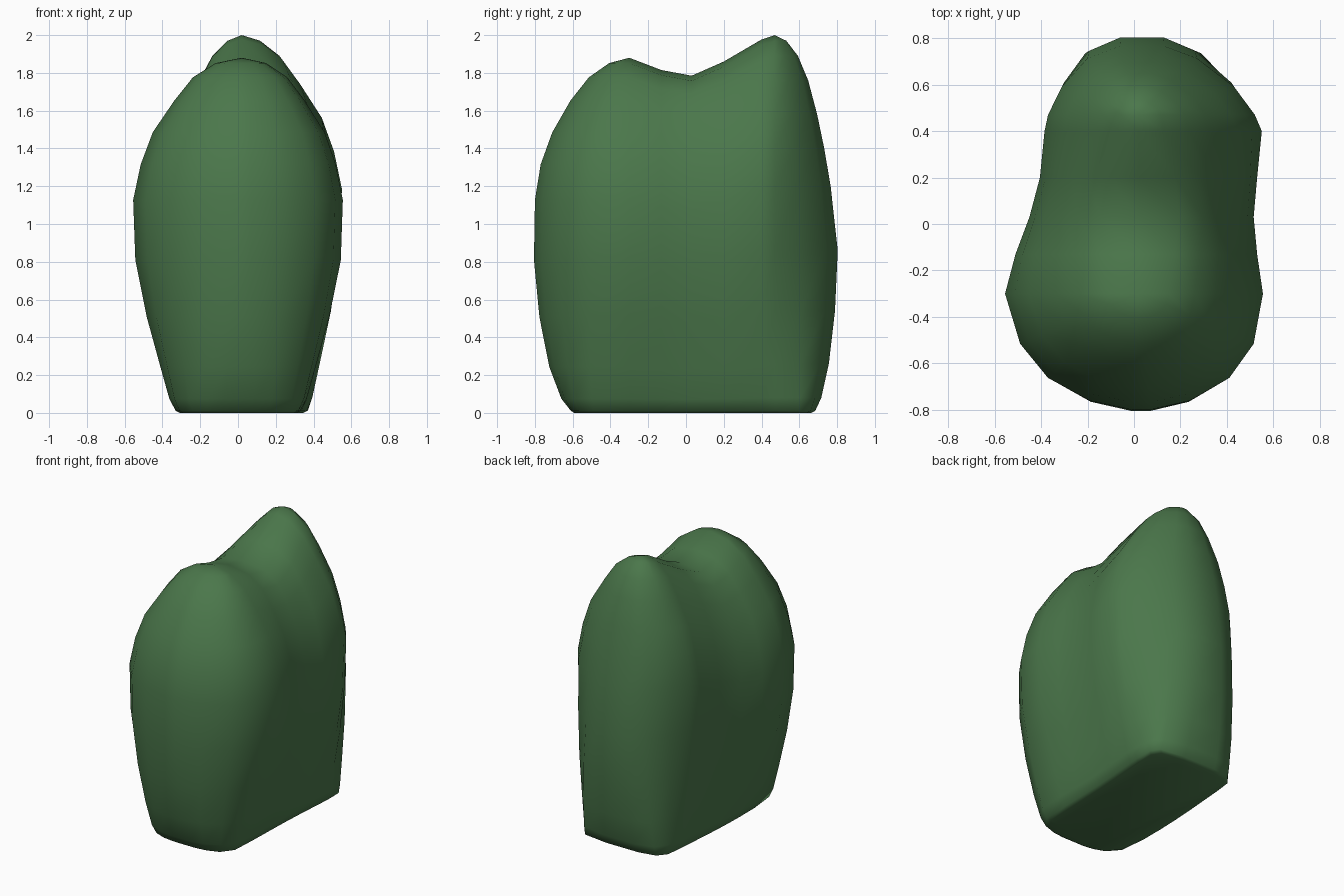
import bpy, bmesh

if "Cube" in bpy.data.objects:
    bpy.data.objects.remove(bpy.data.objects["Cube"])

# widest outline: y, left x, right x
PLAN = [(-.81, -.01, .07), (-.77, -.19, .24), (-.67, -.37, .41), (-.52, -.49, .515),
        (-.3, -.555, .555), (-.13, -.51, .53), (.03, -.45, .515), (.2, -.405, .53),
        (.4, -.385, .55), (.47, -.37, .52), (.61, -.31, .43), (.75, -.2, .27),
        (.81, -.06, .13)]
# boxier outline at the foot, section by section
FOOT = [(-.61, -.08, .09), (-.6, -.16, .17), (-.57, -.24, .26), (-.49, -.31, .32),
        (-.3, -.33, .33), (-.13, -.33, .335), (.03, -.325, .34), (.2, -.315, .35),
        (.4, -.3, .365), (.47, -.295, .37), (.6, -.28, .37), (.66, -.23, .33),
        (.685, -.1, .15)]
# ridge line between the two peaks: y, z
RIDGE = [(-.3, 1.88), (-.2, 1.85), (-.07, 1.785), (.07, 1.785), (.2, 1.86), (.35, 1.96), (.47, 2.0)]
# lower levels: height fraction, foot scale, blend to widest outline in x and in y
LOWER = [(0, .93, 0, 0), (.006, 1, 0, 0), (.04, 1, .15, .25), (.13, 1, .36, .57),
         (.27, 1, .68, .83)]
# upper levels: height fraction, width factor, front and back bulge factors
UPPER = [(.43, .98, .99, .98), (.6, 1, .98, .87), (.7, .93, .92, .77),
         (.79, .82, .8, .66), (.88, .62, .61, .52), (.945, .45, .42, .36),
         (.985, .24, .21, .18), (1, 0, 0, 0)]
FRONT_Y, BACK_Y, MID_X = -.3, .47, .02


def ridge_height(y):
    y = min(max(y, FRONT_Y), BACK_Y)
    for (y0, z0), (y1, z1) in zip(RIDGE, RIDGE[1:]):
        if y <= y1:
            return z0 + (z1 - z0) * (y - y0) / (y1 - y0)
    return RIDGE[-1][1]


def lower_point(foot, plan, level):
    s, k, tx, ty = level
    x = foot[0] * k * (1 - tx) + plan[0] * tx
    y = foot[1] * (.97 if k < 1 else 1) * (1 - ty) + plan[1] * ty
    return (x, y, s * ridge_height(y))


def upper_point(plan, level):
    s, w, front, back = level
    x, y = plan
    top = ridge_height(y)
    if y < FRONT_Y:
        y = FRONT_Y + (y - FRONT_Y) * front
    elif y > BACK_Y:
        y = BACK_Y + (y - BACK_Y) * back
    else:
        # fuller shoulders where the saddle dips
        dip = 1.88 + .12 * (y - FRONT_Y) / (BACK_Y - FRONT_Y) - top
        w = w ** (1 - 1.8 * dip)
    if y > .3:
        w = w ** 1.15
    return (MID_X + (x - MID_X) * w, y, s * top)


def outline(sections):
    return [(r, y) for y, l, r in sections] + [(l, y) for y, l, r in reversed(sections)]


# rings stacked from the base, closing onto the ridge line
bm = bmesh.new()
plan, foot = outline(PLAN), outline(FOOT)
rings = [[bm.verts.new(lower_point(f, p, lv)) for f, p in zip(foot, plan)] for lv in LOWER]
rings += [[bm.verts.new(upper_point(p, lv)) for p in plan] for lv in UPPER]
n = len(plan)
for a, b in zip(rings, rings[1:]):
    for i in range(n):
        j = (i + 1) % n
        bm.faces.new((a[i], a[j], b[j], b[i]))
bm.faces.new(list(reversed(rings[0])))
bmesh.ops.remove_doubles(bm, verts=bm.verts, dist=.0005)
bmesh.ops.recalc_face_normals(bm, faces=bm.faces)
for f in bm.faces:
    f.smooth = True

mesh = bpy.data.meshes.new("two_lobed_bush")
bm.to_mesh(mesh)
bm.free()
bush = bpy.data.objects.new("two_lobed_bush", mesh)
bpy.context.collection.objects.link(bush)

# leaf green
green = bpy.data.materials.new("green")
green.diffuse_color = (.07, .185, .07, 1)
green.use_nodes = True
green.node_tree.nodes["Principled BSDF"].inputs["Base Color"].default_value = green.diffuse_color
mesh.materials.append(green)
